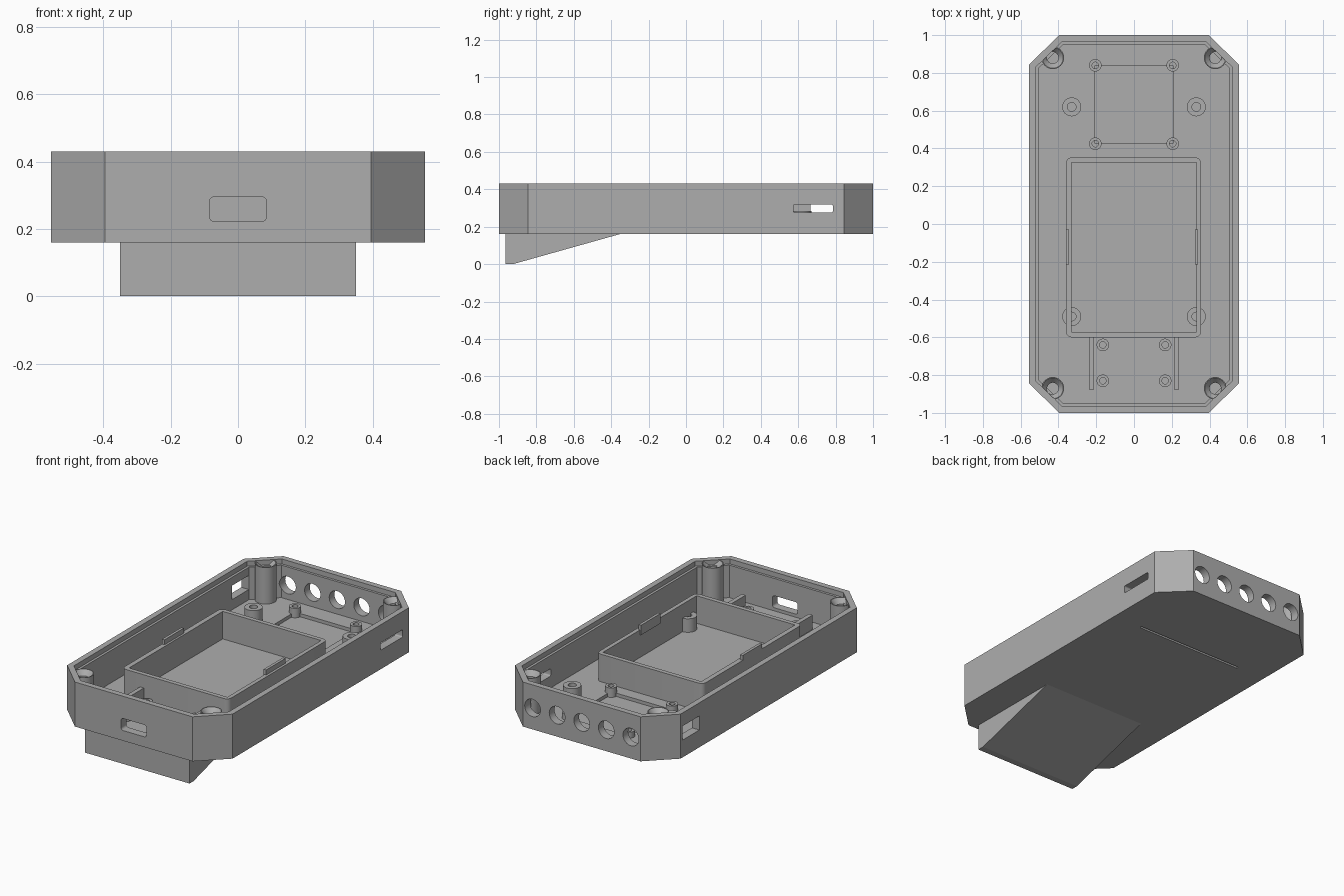
import bpy, bmesh, math
from mathutils import Vector

old = bpy.data.objects.get("Cube")
if old:
    bpy.data.objects.remove(old, do_unlink=True)

grey = bpy.data.materials.new("plain grey")
grey.use_nodes = True
colour = (0.42, 0.42, 0.42, 1)
grey.diffuse_color = colour
grey.node_tree.nodes["Principled BSDF"].inputs["Base Color"].default_value = colour

BASE, FLOOR, RIM = 0.16, 0.203, 0.43


def finish(name, bm):
    bmesh.ops.recalc_face_normals(bm, faces=bm.faces)
    mesh = bpy.data.meshes.new(name)
    bm.to_mesh(mesh)
    bm.free()
    mesh.materials.append(grey)
    ob = bpy.data.objects.new(name, mesh)
    bpy.context.collection.objects.link(ob)
    return ob


def prism(name, outline, lo, hi, axis="z"):
    """Extrude a 2D outline from lo to hi along an axis."""
    place = {"x": lambda u, v, w: (w, u, v),
             "y": lambda u, v, w: (u, w, v),
             "z": lambda u, v, w: (u, v, w)}[axis]
    bm = bmesh.new()
    face = bm.faces.new([bm.verts.new(place(u, v, lo)) for u, v in outline])
    ext = bmesh.ops.extrude_face_region(bm, geom=[face])
    move = Vector(place(0, 0, hi - lo))
    for v in ext["geom"]:
        if isinstance(v, bmesh.types.BMVert):
            v.co += move
    return finish(name, bm)


def rect(u0, u1, v0, v1, r=0.0):
    """Rectangle outline, rounded when r is given."""
    if not r:
        return [(u0, v0), (u1, v0), (u1, v1), (u0, v1)]
    pts = []
    corners = [(u1 - r, v1 - r), (u0 + r, v1 - r), (u0 + r, v0 + r), (u1 - r, v0 + r)]
    for q, (cu, cv) in enumerate(corners):
        for i in range(6):
            a = math.pi / 2 * (q + i / 5)
            pts.append((cu + r * math.cos(a), cv + r * math.sin(a)))
    return pts


def circle(u, v, r, n=32):
    return [(u + r * math.cos(2 * math.pi * i / n), v + r * math.sin(2 * math.pi * i / n))
            for i in range(n)]


def octagon(inset):
    """Chamfered rectangle, inset evenly on all sides."""
    x, y = 0.555 - inset, 1 - inset
    cx, cy = 0.395 - inset * 0.41, 0.845 - inset * 0.41
    return [(cx, y), (-cx, y), (-x, cy), (-x, -cy),
            (-cx, -y), (cx, -y), (x, -cy), (x, cy)]


def lathe(name, profile, x, y):
    """Revolve an (r, z) profile about a vertical axis at x, y."""
    bm = bmesh.new()
    vs = [bm.verts.new((r, 0, z)) for r, z in profile]
    es = [bm.edges.new(pair) for pair in zip(vs, vs[1:])]
    bmesh.ops.spin(bm, geom=vs + es, cent=(0, 0, 0), axis=(0, 0, 1),
                   angle=2 * math.pi, steps=32, use_merge=True)
    bmesh.ops.remove_doubles(bm, verts=bm.verts, dist=1e-5)
    bmesh.ops.translate(bm, verts=bm.verts, vec=(x, y, 0))
    ob = finish(name, bm)
    smooth(ob)
    return ob


def smooth(ob):
    bpy.ops.object.select_all(action="DESELECT")
    ob.select_set(True)
    bpy.context.view_layer.objects.active = ob
    bpy.ops.object.shade_smooth_by_angle(angle=math.radians(30))


def cut(ob, cutters):
    """Subtract the cutters, bake the result and remove them."""
    for c in cutters:
        m = ob.modifiers.new(c.name, "BOOLEAN")
        m.operation, m.solver, m.object = "DIFFERENCE", "EXACT", c
    bpy.context.view_layer.update()
    baked = bpy.data.meshes.new_from_object(
        ob.evaluated_get(bpy.context.evaluated_depsgraph_get()))
    ob.modifiers.clear()
    ob.data = baked
    for c in cutters:
        bpy.data.objects.remove(c, do_unlink=True)


# Case shell: cavity, rim step, ports, vent holes and floor recesses
shell = prism("case_shell", octagon(0), BASE, RIM)
cutters = [
    prism("cavity", octagon(0.05), FLOOR, 0.6),
    prism("rim_step", octagon(0.035), RIM - 0.03, 0.6),
    prism("front_port", rect(-0.085, 0.085, 0.222, 0.295, 0.015), -1.1, -0.9, "y"),
    prism("left_port", rect(0.575, 0.785, 0.275, 0.32, 0.008), 0.46, 0.6, "x"),
    prism("right_port", rect(0.665, 0.825, 0.265, 0.35), -0.6, -0.46, "x"),
    prism("floor_recess", rect(-0.207, 0.207, 0.425, 0.84), FLOOR - 0.02, 0.25),
    prism("underside_groove", rect(-0.36, 0.36, 0.483, 0.497), 0.1, BASE + 0.012),
]
cutters += [prism("vent", circle(i * 0.165, 0.29, 0.053), 0.9, 1.1, "y")
            for i in range(-2, 3)]
cut(shell, cutters)
smooth(shell)

# Sloping foot under the front
prism("wedge_foot", [(-0.965, 0), (-0.925, 0), (-0.355, BASE), (-0.355, BASE + 0.01),
                     (-0.965, BASE + 0.01)], -0.35, 0.35, "x")

# Battery tray walls with two raised tabs
tray = prism("tray_wall", rect(-0.36, 0.355, -0.6, 0.352, 0.03), FLOOR - 0.01, 0.37)
cut(tray, [prism("tray_hollow", rect(-0.33, 0.33, -0.573, 0.325), 0.1, 0.6)])
smooth(tray)
prism("right_tab", rect(-0.36, -0.343, -0.215, -0.03), 0.34, 0.4)
prism("left_tab", rect(0.323, 0.34, -0.215, -0.03), 0.34, 0.4)


def standoff(name, x, y, r, hole, top, bottom=FLOOR - 0.02):
    lathe(name, [(r, bottom), (r, top), (hole, top), (hole, bottom)], x, y)


for side, s in (("left", 1), ("right", -1)):
    # Corner screw posts with countersunk holes
    for end, y in (("back", 0.88), ("front", -0.87)):
        lathe(f"{end}_{side}_screw_post",
              [(0.06, FLOOR - 0.01), (0.06, 0.425), (0.055, 0.425), (0.03, 0.395),
               (0.03, 0.24), (0, 0.24)], s * 0.43, y)
    # Board standoffs
    for y in (0.62, -0.49):
        standoff(f"{side}_large_standoff", s * 0.33, y, 0.05, 0.023, 0.285)
    for y in (0.84, 0.425):
        standoff(f"{side}_back_standoff", s * 0.205, y, 0.033, 0.017, 0.24)
    for y in (-0.64, -0.83):
        standoff(f"{side}_front_standoff", s * 0.165, y, 0.033, 0.017, 0.24)
    # Guide ribs beside the front port
    x = s * 0.225
    prism(f"{side}_guide_rib", rect(x - 0.013, x + 0.013, -0.875, -0.59), FLOOR - 0.01, 0.29)
